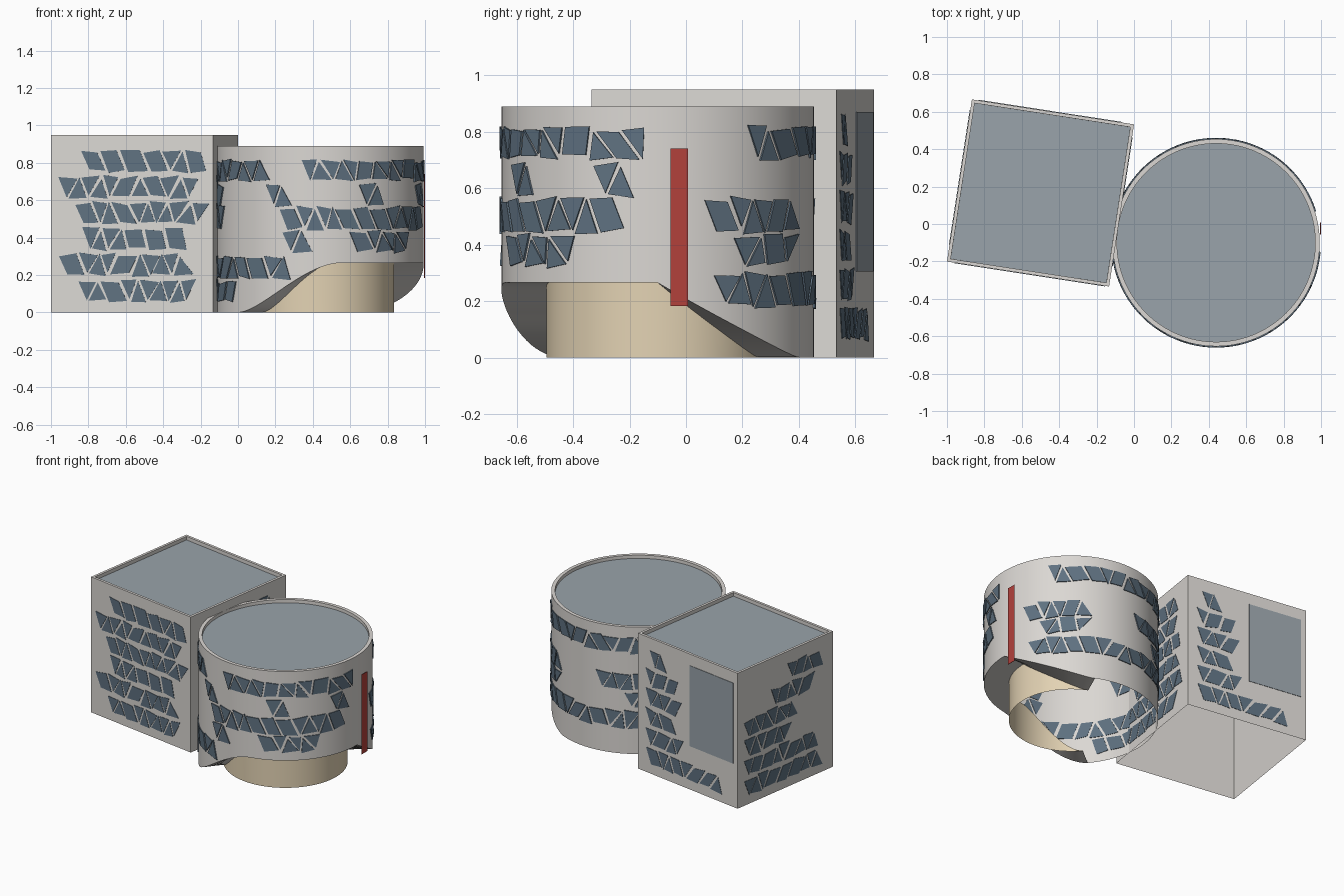
import bpy, bmesh, math, random
from mathutils import Matrix, Vector

random.seed(7)
if "Cube" in bpy.data.objects:
    bpy.data.objects.remove(bpy.data.objects["Cube"], do_unlink=True)


def material(name, rgb):
    m = bpy.data.materials.new(name)
    m.use_nodes = True
    m.diffuse_color = (*rgb, 1)
    m.node_tree.nodes["Principled BSDF"].inputs["Base Color"].default_value = (*rgb, 1)
    return m


WALL = material("pale grey wall", (0.71, 0.685, 0.655))
ROOF = material("blue grey roof", (0.32, 0.37, 0.405))
GLASS = material("dark blue glass", (0.115, 0.167, 0.22))
TAN = material("tan base", (0.77, 0.65, 0.455))
RED = material("red sign", (0.45, 0.052, 0.044))


def finish(name, bm, mats, smooth=False):
    me = bpy.data.meshes.new(name)
    bm.to_mesh(me)
    bm.free()
    ob = bpy.data.objects.new(name, me)
    bpy.context.collection.objects.link(ob)
    for m in mats:
        me.materials.append(m)
    if smooth:
        bpy.ops.object.select_all(action="DESELECT")
        ob.select_set(True)
        bpy.context.view_layer.objects.active = ob
        bpy.ops.object.shade_smooth_by_angle(angle=math.radians(30))
    return ob


def cuboid(size, centre):
    bm = bmesh.new()
    bmesh.ops.create_cube(bm, size=1)
    bmesh.ops.scale(bm, vec=size, verts=bm.verts)
    bmesh.ops.translate(bm, vec=centre, verts=bm.verts)
    return bm


# Square block: open underneath, with a sunken roof behind a parapet
SIDE, TALL = 0.877, 0.95
PLACE = Matrix.Translation((-0.5, 0.166, 0)) @ Matrix.Rotation(math.radians(-8.74), 4, "Z")
bm = cuboid((SIDE, SIDE, TALL), (0, 0, TALL / 2))
by_height = sorted(bm.faces, key=lambda f: f.calc_center_median().z)
floor, deck = by_height[0], by_height[-1]
bmesh.ops.inset_individual(bm, faces=[deck], thickness=0.025)
bmesh.ops.inset_individual(bm, faces=[deck], thickness=0.0002, depth=-0.025)
deck.material_index = 1
bmesh.ops.delete(bm, geom=[floor], context="FACES_ONLY")
finish("square_block", bm, [WALL, ROOF]).matrix_world = PLACE

# Round drum: a shell whose lower edge sweeps up over the entrance
CX, CY, R, CORE, LIFT = 0.439, -0.1, 0.554, 0.395, 0.265
SEG = 120


def underside(a):
    off = (math.degrees(a) + 39 + 180) % 360 - 180
    t = min(max((abs(off) - 39) / 65, 0), 1)
    return LIFT * ((1 - t) ** 1.4 if off > 0 else 1 - t * t * (3 - 2 * t))


def sweep(name, profile, mat):
    """Turn an open (radius, height) profile that varies with the angle."""
    bm = bmesh.new()
    rows = []
    for i in range(SEG):
        a = math.tau * i / SEG
        rows.append([bm.verts.new((CX + r * math.cos(a), CY + r * math.sin(a), z))
                     for r, z in profile(underside(a))])
    for i, row in enumerate(rows):
        nxt = rows[(i + 1) % SEG]
        for j in range(len(row) - 1):
            quad = (row[j], nxt[j], nxt[j + 1], row[j + 1])
            if max(v.co.z for v in quad) > 0.001:
                bm.faces.new(quad)
    loose = [v for v in bm.verts if not v.link_faces]
    bmesh.ops.delete(bm, geom=loose, context="VERTS")
    return finish(name, bm, [mat], True)


sweep("drum_wall", lambda b: [(CORE, b), (R, b), (R, 0.89), (0.53, 0.89), (0.53, 0.86)], WALL)
sweep("entrance_base", lambda b: [(CORE, 0), (CORE, b)], TAN)

bm = bmesh.new()
bmesh.ops.create_cone(bm, cap_ends=True, segments=SEG, radius1=0.53, radius2=0.53, depth=0.01,
                      matrix=Matrix.Translation((CX, CY, 0.862)))
finish("drum_roof", bm, [ROOF], True)


# Windows: bands of triangles and slanted quads
def pane(bm, corners, place, front, back):
    mid = sum(corners, Vector((0, 0))) / len(corners)
    pts = [c.lerp(mid, 0.17) for c in corners]
    outer = [bm.verts.new(place(p.x, p.y, front)) for p in pts]
    inner = [bm.verts.new(place(p.x, p.y, back)) for p in pts]
    bm.faces.new(outer)
    bm.faces.new(inner[::-1])
    for i in range(len(pts)):
        j = (i + 1) % len(pts)
        bm.faces.new((outer[j], outer[i], inner[i], inner[j]))


def band(bm, place, front, back, z0, z1, start, end):
    width = 0.108
    low, high = start + width / 2, start
    while min(low, high) + width * 0.7 < end:
        step = width * random.uniform(0.85, 1.2)
        nl, nh = low, high
        slant = random.random() < 0.3
        if slant or low <= high:
            nl += step
        if slant or low > high:
            nh += step
        tilt = [random.uniform(-0.012, 0.012) for _ in range(4)]
        pts = [(low, z0 + tilt[0]), (nl, z0 + tilt[1]), (nh, z1 + tilt[2]), (high, z1 + tilt[3])]
        if nl == low:
            pts.pop(1)
        elif nh == high:
            pts.pop(2)
        if max(nl, nh) < end + 0.05:
            pane(bm, [Vector(p) for p in pts], place, front, back)
        low, high = nl, nh


def on_drum(u, z, out):
    a = u / R
    return (CX + (R + out) * math.cos(a), CY + (R + out) * math.sin(a), z)


def on_block(side):
    turn = PLACE @ Matrix.Rotation(side * math.pi / 2, 4, "Z")
    return lambda u, z, out: turn @ Vector((u - SIDE / 2, -SIDE / 2 - out, z))


# Drum bands: bottom, top, then spans in degrees around the drum
DRUM_BANDS = [
    (0.7, 0.82, [(-180, -112), (-101, -3), (34, 180)]),
    (0.565, 0.69, [(-180, -160), (-122, -107), (-69, -55), (-25, -10), (150, 180)]),
    (0.44, 0.57, [(-180, -156), (-114, -10), (16, 72), (95, 180)]),
    (0.32, 0.44, [(-112, -94), (-75, -36), (28, 62), (115, 150)]),
    (0.175, 0.305, [(-180, -108), (20, 180)]),
    (0.05, 0.17, [(-175, -142)]),
]
bm = bmesh.new()
for z0, z1, spans in DRUM_BANDS:
    for a, b in spans:
        band(bm, on_drum, 0.007, -0.002, z0, z1, math.radians(a) * R, math.radians(b) * R)
finish("drum_windows", bm, [GLASS])

# Block bands, top to bottom, as spans along each side
BLOCK_SPANS = {
    "front": [(0.15, 0.82), (0.03, 0.84), (0.12, 0.84), (0.16, 0.78), (0.03, 0.78), (0.14, 0.8)],
    "left": [(0.4, 0.8), (0.1, 0.8), (0.1, 0.8), (0.2, 0.8), (0.1, 0.8), (0.1, 0.75)],
    "back": [(0.1, 0.25), (0.06, 0.4), (0.06, 0.4), (0.06, 0.36), (0.06, 0.42), (0.06, 0.78)],
    "right": [(0.45, 0.82), (0.3, 0.7), (0.05, 0.55), (0.05, 0.5), (0.05, 0.75), (0.05, 0.8)],
}
for side, (name, spans) in enumerate(BLOCK_SPANS.items()):
    # Sides run front, right, back, left around the block
    bm = bmesh.new()
    for i, (a, b) in enumerate(spans):
        z = 0.745 - 0.138 * i
        band(bm, on_block(side), 0.003, 0.0005, z, z + 0.125, a, b)
    finish("block_windows_" + name, bm, [GLASS])

# Large glazed panel on the back of the block
bm = cuboid((0.385, 0.003, 0.565), (0.648 - SIDE / 2, -SIDE / 2 - 0.002, 0.588))
finish("back_panel", bm, [ROOF]).matrix_world = PLACE @ Matrix.Rotation(math.pi, 4, "Z")

# Upright sign on the side of the drum
finish("red_sign", cuboid((0.003, 0.062, 0.558), (0.997, -0.024, 0.462)), [RED])
